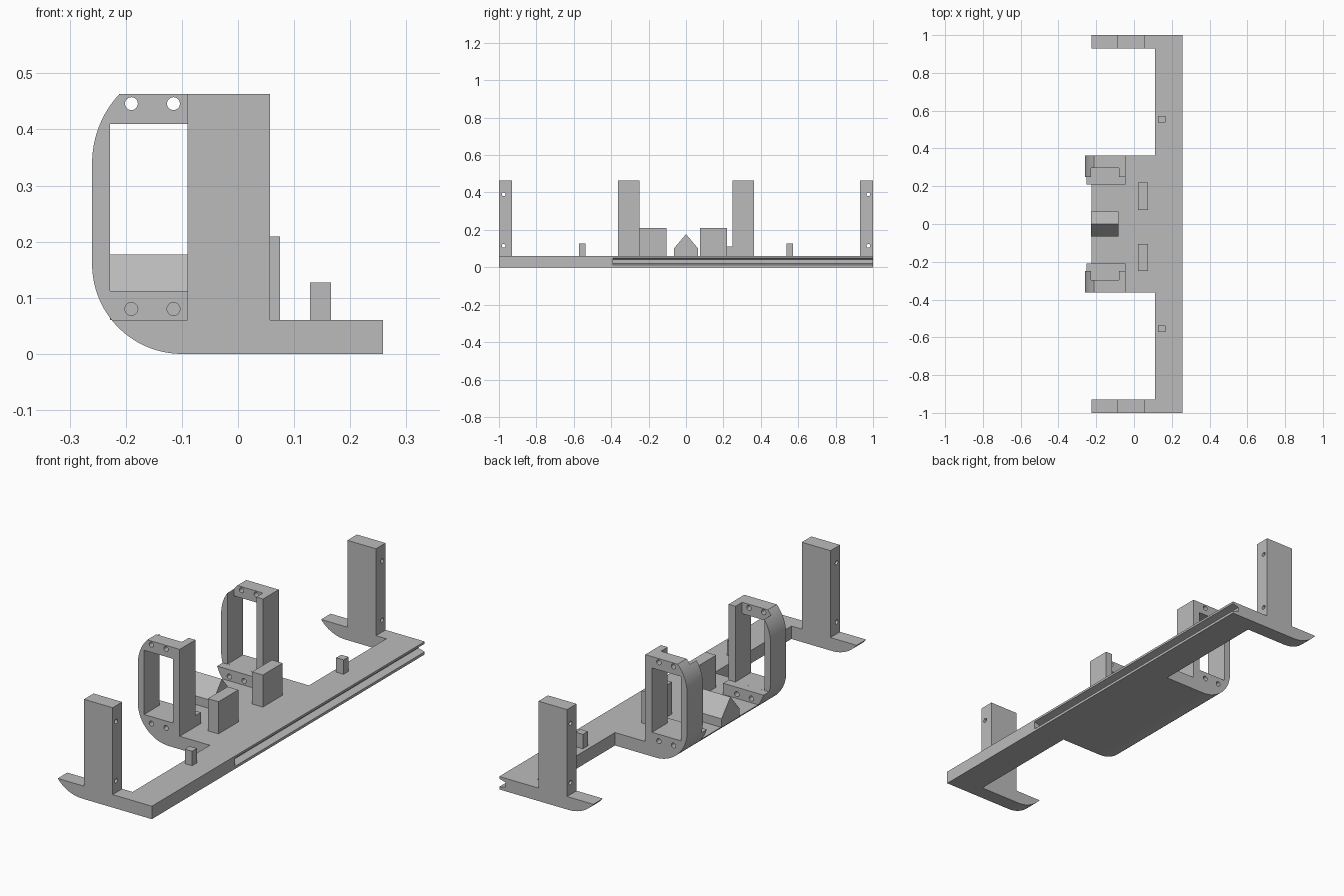
import bpy
import bmesh
from math import radians, cos, sin
from mathutils import Vector

cube = bpy.data.objects.get("Cube")
if cube:
    bpy.data.objects.remove(cube, do_unlink=True)

grey = bpy.data.materials.new("plain_grey")
grey.use_nodes = True
GREY = (0.5, 0.5, 0.5, 1)
grey.diffuse_color = GREY
grey.node_tree.nodes["Principled BSDF"].inputs["Base Color"].default_value = GREY


def extrude(name, points, direction):
    """Extrude a closed outline of 3D points into a solid."""
    bm = bmesh.new()
    face = bm.faces.new([bm.verts.new(p) for p in points])
    result = bmesh.ops.extrude_face_region(bm, geom=[face])
    moved = [v for v in result["geom"] if isinstance(v, bmesh.types.BMVert)]
    bmesh.ops.translate(bm, verts=moved, vec=Vector(direction))
    bmesh.ops.recalc_face_normals(bm, faces=bm.faces)
    mesh = bpy.data.meshes.new(name)
    bm.to_mesh(mesh)
    bm.free()
    mesh.materials.append(grey)
    obj = bpy.data.objects.new(name, mesh)
    bpy.context.collection.objects.link(obj)
    return obj


def along_y(name, xz, y0, y1):
    return extrude(name, [(x, y0, z) for x, z in xz], (0, y1 - y0, 0))


def box(name, x0, x1, y0, y1, z0, z1):
    return along_y(name, [(x0, z0), (x1, z0), (x1, z1), (x0, z1)], y0, y1)


def arc(cx, cz, r, start, end, steps=12):
    angles = [radians(start + (end - start) * i / steps) for i in range(steps + 1)]
    return [(cx + r * cos(a), cz + r * sin(a)) for a in angles]


def boolean(obj, cutter, operation="DIFFERENCE"):
    """Apply a boolean and discard its helper."""
    mod = obj.modifiers.new("cut", "BOOLEAN")
    mod.object, mod.operation, mod.solver = cutter, operation, "EXACT"
    bpy.context.view_layer.objects.active = obj
    bpy.ops.object.modifier_apply(modifier=mod.name)
    bpy.data.objects.remove(cutter, do_unlink=True)


def drill(obj, centre, radius, axis):
    """Round through hole along x or y."""
    a, b = (1, 2) if axis == 0 else (0, 2)
    points = []
    for u, v in arc(centre[a], centre[b], radius, 0, 345, 23):
        p = [-1.5] * 3
        p[a], p[b] = u, v
        points.append(p)
    boolean(obj, extrude("hole_cutter", points, (3, 0, 0) if axis == 0 else (0, 3, 0)))


def smooth(obj):
    bpy.ops.object.select_all(action="DESELECT")
    obj.select_set(True)
    bpy.context.view_layer.objects.active = obj
    bpy.ops.object.shade_smooth_by_angle(angle=radians(25))


DECK = 0.06
TOP = 0.463

# Base: plan outline trimmed by the rounded side profile
half = [(0.26, 1), (-0.3, 1), (-0.3, 0.93), (0.11, 0.93), (0.11, 0.363), (-0.3, 0.363)]
plan = half + [(x, -y) for x, y in reversed(half)]
base = extrude("base_plate", [(x, y, -0.05) for x, y in plan], (0, 0, DECK + 0.05))
side = [(0.258, 0), (0.258, 0.3), (-0.26, 0.3)] + arc(-0.1, 0.16, 0.16, 180, 270, 24)
boolean(base, along_y("profile_trim", side, -1.2, 1.2), "INTERSECT")

# Tapered slot in the long edge, open at one end
slot = [(0.27, 0.009), (0.27, 0.053), (0.225, 0.041), (0.225, 0.021)]
boolean(base, along_y("slot_cutter", slot, -0.39, 1.1))
smooth(base)

for s, label in ((-1, "front"), (1, "back")):
    # End post with screw holes
    post = box(label + "_end_post", -0.09, 0.057, s * 0.93, s, DECK, TOP)
    for z in (0.115, 0.39):
        drill(post, (0, s * 0.975, z), 0.01, 0)
    smooth(post)

    # Rounded window frame with a pocket on its inner side
    outline = ([(-0.045, DECK), (-0.045, TOP)] + arc(-0.08, 0.34, 0.18, 136.9, 180)
               + arc(-0.1, 0.16, 0.16, 180, 218.7))
    frame = along_y(label + "_window_frame", outline, s * 0.363, s * 0.248)
    boolean(frame, box("window_cutter", -0.228, -0.08, s * 0.2, s * 0.5, 0.112, 0.41))
    boolean(frame, box("pocket_cutter", -0.228, -0.08, s * 0.2, s * 0.297, 0.112, 0.6))

    # Low ledge on the inner side of the frame
    ledge_outline = ([(-0.045, DECK), (-0.045, 0.112)]
                     + arc(-0.1, 0.16, 0.16, 197.5, 218.7, 6))
    ledge = along_y(label + "_ledge", ledge_outline, s * 0.248, s * 0.208)
    for x in (-0.19, -0.115):
        drill(frame, (x, 0, 0.446), 0.0115, 1)
        drill(frame, (x, 0, 0.08), 0.0115, 1)
        drill(ledge, (x, 0, 0.08), 0.0115, 1)
    smooth(frame)
    smooth(ledge)

    # Small locating peg
    box(label + "_peg", 0.128, 0.166, s * 0.555 - 0.018, s * 0.555 + 0.018, DECK, 0.127)

    # Support block, slightly off centre
    y = s * 0.1625 - 0.015
    box(label + "_support_block", 0.02, 0.075, y - 0.0725, y + 0.0725, DECK, 0.209)

# Gabled ridge between the frames
ridge = [(-0.065, DECK), (0.065, DECK), (0.065, 0.1), (0, 0.177), (-0.065, 0.1)]
extrude("centre_ridge", [(-0.228, y, z) for y, z in ridge], (0.146, 0, 0))
